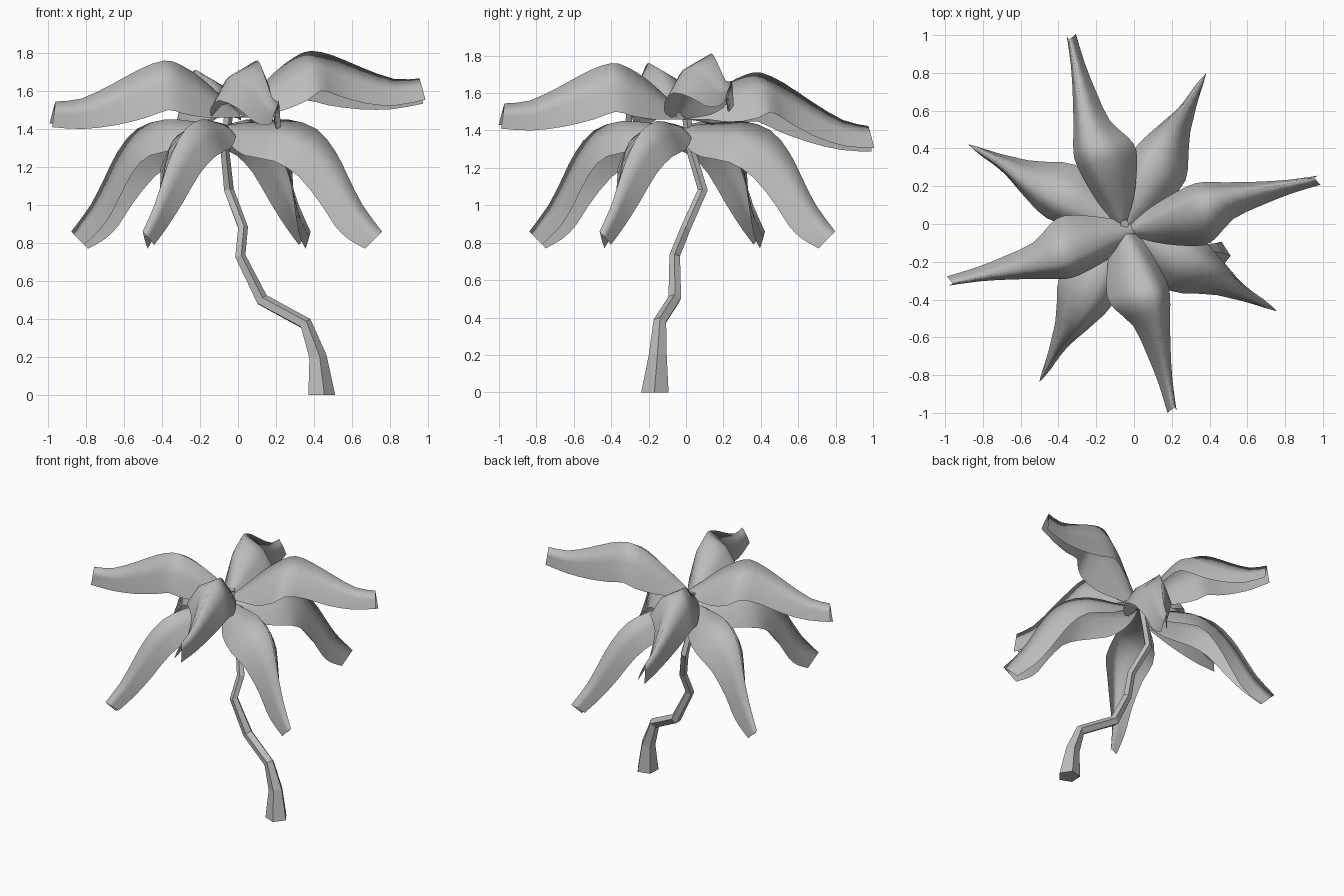
import bpy
import math
from mathutils import Vector

if "Cube" in bpy.data.objects:
    bpy.data.objects.remove(bpy.data.objects["Cube"], do_unlink=True)

# single plain grey material
grey = bpy.data.materials.new("plain grey")
grey.use_nodes = True
colour = (0.5, 0.5, 0.5, 1)
grey.diffuse_color = colour
grey.node_tree.nodes["Principled BSDF"].inputs["Base Color"].default_value = colour


def make_object(name, verts, faces, smooth):
    mesh = bpy.data.meshes.new(name)
    mesh.from_pydata(verts, [], faces)
    mesh.materials.append(grey)
    mesh.polygons.foreach_set("use_smooth", [smooth] * len(mesh.polygons))
    mesh.update()
    obj = bpy.data.objects.new(name, mesh)
    bpy.context.collection.objects.link(obj)
    return obj


def grid_faces(rows, columns, closed=False):
    """Quads joining consecutive rows of points."""
    faces = []
    for row in range(rows - 1):
        for col in range(columns if closed else columns - 1):
            following = (col + 1) % columns
            a, b = row * columns + col, row * columns + following
            faces.append((a, b, b + columns, a + columns))
    return faces


def refine(sections):
    """Add a spline midpoint between neighbouring sections for a flowing outline."""
    result = []
    last = len(sections) - 1
    for i in range(last):
        before, after = sections[max(i - 1, 0)], sections[min(i + 2, last)]
        result.append(sections[i])
        result.append([(9 * (b + c) - a - d) / 16 for a, b, c, d
                       in zip(before, sections[i], sections[i + 1], after)])
    return result + [sections[last]]


def flank_point(ridge, edge):
    """Middle point of one flank, pushed outward more where the flank is wide."""
    flank = edge - ridge
    side = 1 if flank.y > 0 else -1
    outward = Vector((0, -flank.z * side, abs(flank.y))).normalized()
    return ridge.lerp(edge, 0.5) + outward * flank.length * abs(flank.y) * 0.6


def make_frond(name, sections, centre, angle, tilt):
    """Folded leaf running outward: right edge, flank, ridge, flank, left edge."""
    verts = []
    turn = math.radians(angle)
    for ridge_r, ridge_z, ridge_y, edge_r, right_y, right_z, left_y, left_z in sections:
        ridge = Vector((ridge_r, ridge_y, ridge_z))
        right = Vector((edge_r, right_y, right_z))
        left = Vector((edge_r, left_y, left_z))
        row = (right, flank_point(ridge, right), ridge, flank_point(ridge, left), left)
        for point in row:
            verts.append((
                centre[0] + point.x * math.cos(turn) - point.y * math.sin(turn),
                centre[1] + point.x * math.sin(turn) + point.y * math.cos(turn),
                point.z + tilt * point.x,
            ))
    # reversed so the normals point to the upper side
    faces = [tuple(reversed(face)) for face in grid_faces(len(sections), len(row))]
    make_object(name, verts, faces, True)


# section: ridge reach, height, offset; edge reach; right offset, height; left offset, height
upper_sections = refine([
    (0, 1.49, 0, 0, -.03, 1.46, .03, 1.46),
    (.1, 1.57, .01, .1, -.09, 1.47, .08, 1.46),
    (.22, 1.67, .03, .22, -.14, 1.47, .12, 1.46),
    (.34, 1.74, .05, .35, -.175, 1.51, .15, 1.48),
    (.43, 1.76, .06, .43, -.15, 1.55, .15, 1.5),
    (.55, 1.72, .05, .54, -.08, 1.51, .12, 1.46),
    (.7, 1.64, .04, .7, -.05, 1.45, .08, 1.42),
    (.87, 1.56, .025, .87, -.03, 1.42, .045, 1.4),
    (1.01, 1.545, .02, 1.03, -.025, 1.43, .025, 1.41),
])
lower_sections = refine([
    (0, 1.42, 0, .02, -.04, 1.38, .04, 1.39),
    (.07, 1.43, .01, .08, -.09, 1.31, .1, 1.36),
    (.18, 1.44, .02, .19, -.14, 1.26, .13, 1.3),
    (.35, 1.45, .04, .38, -.17, 1.23, .15, 1.26),
    (.52, 1.4, .04, .5, -.12, 1.15, .12, 1.17),
    (.64, 1.28, .03, .61, -.07, 1, .08, 1.02),
    (.72, 1.15, .02, .68, -.05, .89, .055, .93),
    (.81, 1, .015, .75, -.03, .82, .04, .86),
    (.93, .86, .01, .84, -.01, .77, .03, .79),
])

# crown: two rings of four fronds, the upper ring leaning slightly
upper_placing = [(-.015, -.035, .12), (-.065, .005, -.12),
                 (.01, -.035, 0), (-.065, 0, 0)]
for quarter, (x, y, tilt) in enumerate(upper_placing):
    make_frond(f"upper_frond_{quarter + 1}", upper_sections, (x, y),
               15 + 90 * quarter, tilt)
    make_frond(f"lower_frond_{quarter + 1}", lower_sections, (-.06, -.02),
               61 + 90 * quarter, 0)

# crooked five-sided trunk: x, y, z, radius
trunk_path = [
    (.435, -.165, 0, .077),
    (.417, -.15, .2, .05),
    (.355, -.14, .375, .036),
    (.125, -.06, .5, .036),
    (.01, -.06, .73, .03),
    (.025, 0, .88, .028),
    (-.05, .09, 1.08, .028),
    (-.07, .03, 1.28, .025),
    (-.05, 0, 1.5, .025),
]
sides = 5
trunk_verts = []
for index, (x, y, z, radius) in enumerate(trunk_path):
    here = Vector((x, y, z))
    before = Vector(trunk_path[max(index - 1, 0)][:3])
    after = Vector(trunk_path[min(index + 1, len(trunk_path) - 1)][:3])
    lean = (after - before).normalized()
    if index == 0:
        lean = Vector((0, 0, 1))
    rotation = Vector((0, 0, 1)).rotation_difference(lean)
    for side in range(sides):
        angle = math.radians(-75) + math.tau * side / sides
        spoke = Vector((math.cos(angle), math.sin(angle), 0)) * radius
        trunk_verts.append(here + rotation @ spoke)
trunk_faces = grid_faces(len(trunk_path), sides, closed=True)
trunk_faces.append(tuple(reversed(range(sides))))
trunk_faces.append(tuple(range(len(trunk_verts) - sides, len(trunk_verts))))
make_object("trunk", trunk_verts, trunk_faces, False)
